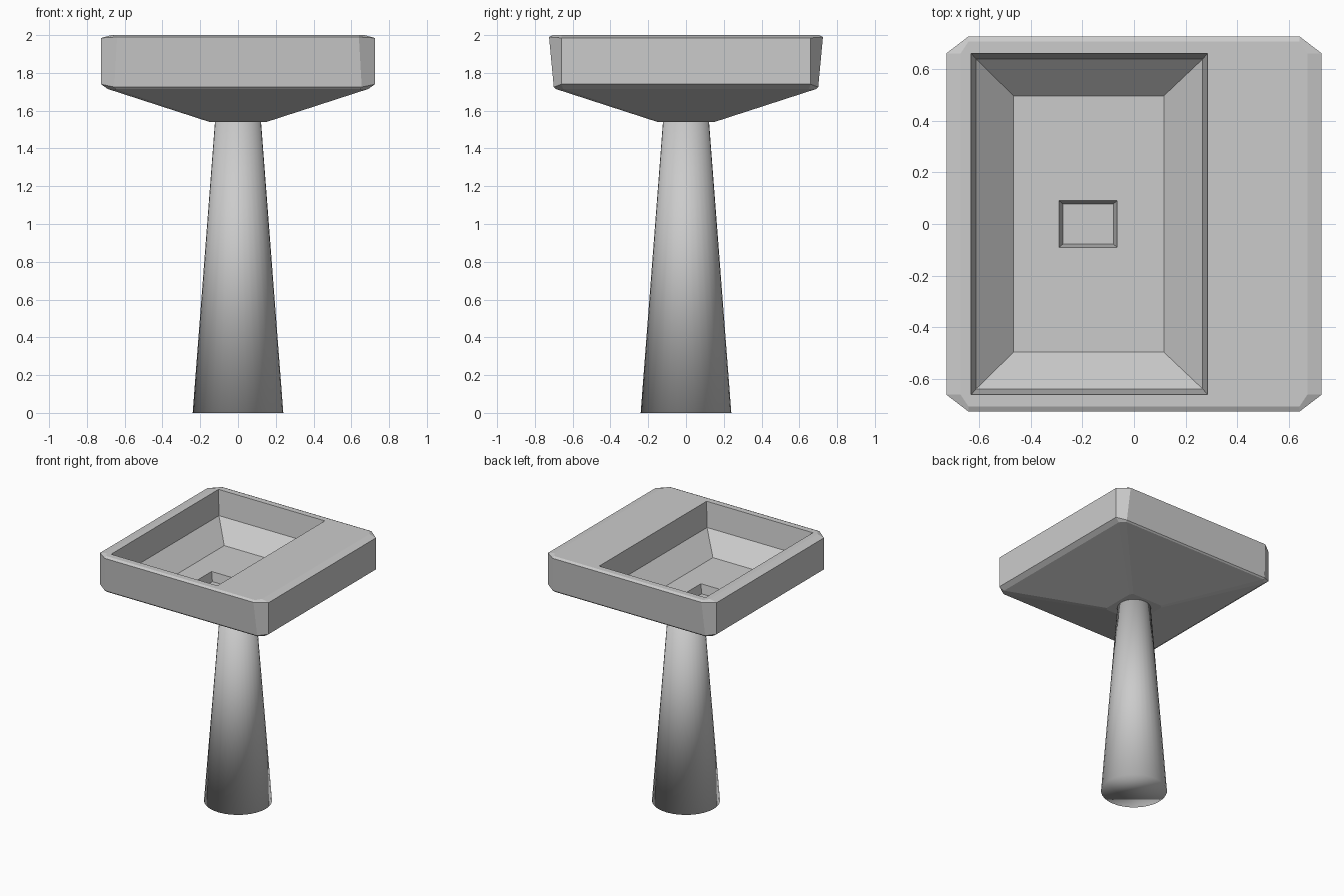
import bpy
import bmesh

if "Cube" in bpy.data.objects:
    bpy.data.objects.remove(bpy.data.objects["Cube"], do_unlink=True)

GREY = (0.6, 0.6, 0.6, 1.0)
ceramic = bpy.data.materials.new("grey ceramic")
ceramic.use_nodes = True
ceramic.diffuse_color = GREY
ceramic.node_tree.nodes["Principled BSDF"].inputs["Base Color"].default_value = GREY


def make_object(name, bm):
    bm.normal_update()
    mesh = bpy.data.meshes.new(name)
    bm.to_mesh(mesh)
    bm.free()
    mesh.materials.append(ceramic)
    obj = bpy.data.objects.new(name, mesh)
    bpy.context.collection.objects.link(obj)
    return obj


def clipped_ring(bm, hx, hy, cut_x, cut_y, z_side, z_front):
    """Rectangle with cut corners; the x and y sides may differ in height."""
    ring = []
    for sx, sy in ((1, 1), (-1, 1), (-1, -1), (1, -1)):
        pair = [(sx * hx, sy * (hy - cut_y), z_side),
                (sx * (hx - cut_x), sy * hy, z_front)]
        ring += pair if sx * sy > 0 else pair[::-1]
    return [bm.verts.new(p) for p in ring]


def rect_ring(bm, x0, x1, hy, z):
    corners = ((x1, hy), (x0, hy), (x0, -hy), (x1, -hy))
    return [bm.verts.new((x, y, z)) for x, y in corners]


def bridge(bm, lower, upper):
    n = len(lower)
    for i in range(n):
        j = (i + 1) % n
        bm.faces.new((lower[i], lower[j], upper[j], upper[i]))


# Basin: outer shell from the underside up to the rim
bm = bmesh.new()
shell = [clipped_ring(bm, *r) for r in (
    (0.15, 0.15, 0.02, 0.02, 1.54, 1.54),
    (0.69, 0.69, 0.04, 0.04, 1.715, 1.715),
    (0.725, 0.70, 0.07, 0.04, 1.74, 1.725),
    (0.725, 0.725, 0.085, 0.065, 1.985, 1.99),
    (0.67, 0.705, 0.03, 0.045, 2.0, 2.0),
)]
bm.faces.new(shell[0][::-1])
for a, b in zip(shell, shell[1:]):
    bridge(bm, a, b)

# Bowl and drain recess
bowl = [rect_ring(bm, *r) for r in (
    (-0.63, 0.285, 0.66, 2.0),
    (-0.61, 0.265, 0.637, 1.81),
    (-0.465, 0.115, 0.495, 1.67),
    (-0.29, -0.065, 0.09, 1.67),
    (-0.275, -0.08, 0.078, 1.60),
)]
for a, b in zip(bowl, bowl[1:]):
    bridge(bm, a, b)
bm.faces.new(bowl[-1])

# Flat deck between rim and bowl opening
rim, opening = shell[-1], bowl[0]
for k in range(4):
    a, b, c = rim[2 * k], rim[2 * k + 1], rim[(2 * k + 2) % 8]
    bm.faces.new((a, b, opening[k]))
    bm.faces.new((b, c, opening[(k + 1) % 4], opening[k]))
make_object("basin", bm)

# Tapered pedestal, smooth all over
bm = bmesh.new()
bmesh.ops.create_cone(bm, cap_ends=True, segments=32,
                      radius1=0.24, radius2=0.122, depth=1.54)
bmesh.ops.translate(bm, verts=bm.verts, vec=(0, 0, 0.77))
for f in bm.faces:
    f.smooth = True
make_object("pedestal", bm)
